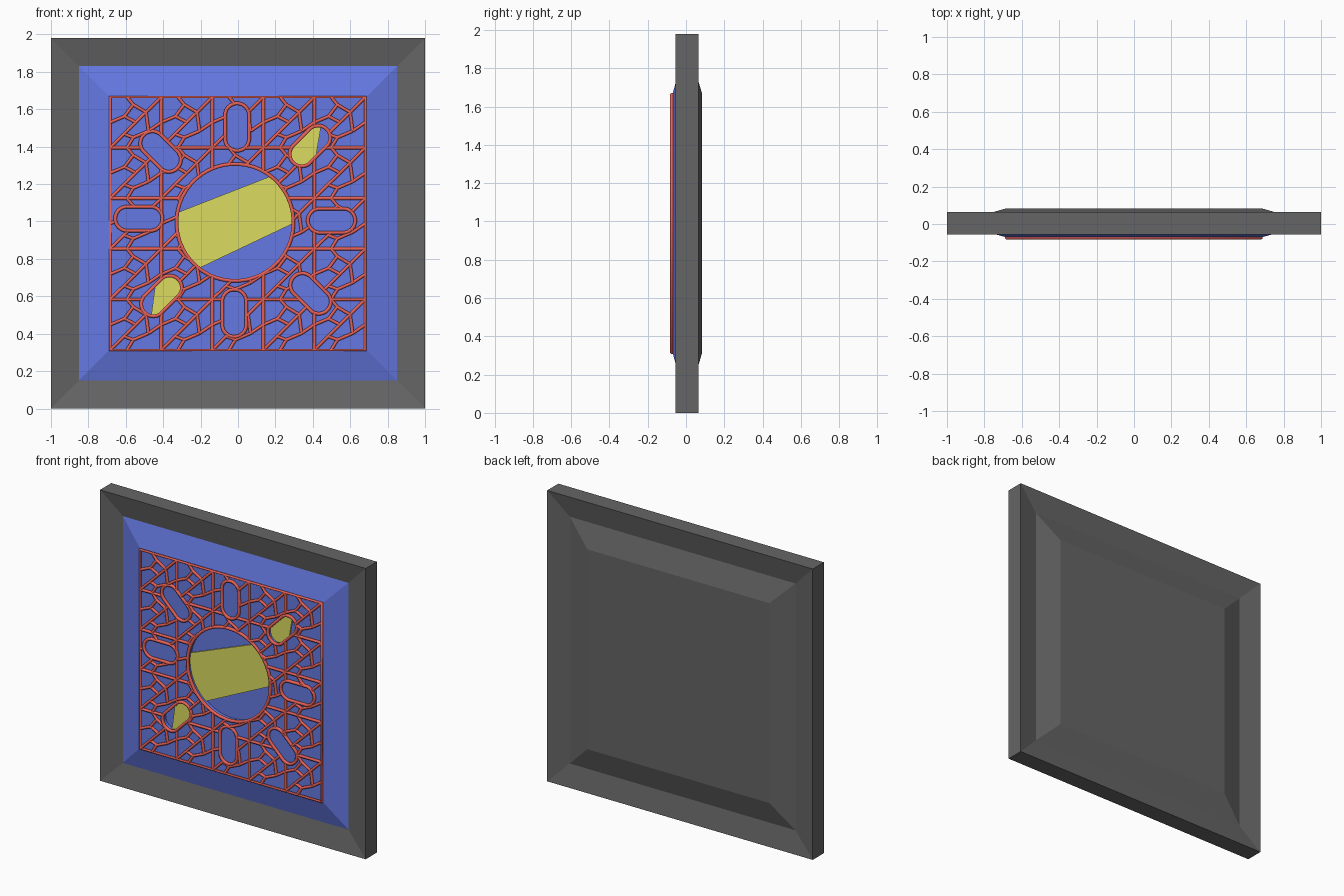
import bpy, bmesh
from math import sin, cos, pi, radians, hypot
from mathutils import Vector

if "Cube" in bpy.data.objects:
    bpy.data.objects.remove(bpy.data.objects["Cube"])

CZ = 0.99


def material(name, rgb):
    m = bpy.data.materials.new(name)
    m.diffuse_color = (*rgb, 1)
    m.use_nodes = True
    m.node_tree.nodes["Principled BSDF"].inputs["Base Color"].default_value = m.diffuse_color
    return m


BLUE = material("blue", (0.13, 0.19, 0.76))
RED = material("red", (0.80, 0.12, 0.10))
YELLOW = material("yellow", (0.71, 0.71, 0.12))
DARK = material("dark_grey", (0.13, 0.13, 0.13))


def add_object(name, bm, mat=None):
    bmesh.ops.recalc_face_normals(bm, faces=bm.faces)
    me = bpy.data.meshes.new(name)
    bm.to_mesh(me)
    bm.free()
    ob = bpy.data.objects.new(name, me)
    bpy.context.collection.objects.link(ob)
    if mat:
        me.materials.append(mat)
    return ob


def loft(name, rings, mat=None, cap_end=True):
    """Stacked rectangles (half width, half height, y)."""
    bm = bmesh.new()
    loops = [[bm.verts.new((sx * w, y, CZ + sz * h)) for sx, sz in
              ((-1, -1), (1, -1), (1, 1), (-1, 1))] for w, h, y in rings]
    for a, b in zip(loops, loops[1:]):
        for i in range(4):
            j = (i + 1) % 4
            bm.faces.new((a[i], a[j], b[j], b[i]))
    bm.faces.new(loops[0])
    if cap_end:
        bm.faces.new(loops[-1])
    return add_object(name, bm, mat)


def prism(bm, pts, y0, y1):
    a = [bm.verts.new((x, y0, z)) for x, z in pts]
    b = [bm.verts.new((x, y1, z)) for x, z in pts]
    bm.faces.new(a)
    bm.faces.new(b[::-1])
    for i in range(len(pts)):
        j = (i + 1) % len(pts)
        bm.faces.new((a[i], b[i], b[j], a[j]))


def bake(ob):
    """Replace an object by its evaluated mesh."""
    dg = bpy.context.evaluated_depsgraph_get()
    me = bpy.data.meshes.new_from_object(ob.evaluated_get(dg))
    name = ob.name
    bpy.data.objects.remove(ob)
    new = bpy.data.objects.new(name, me)
    bpy.context.collection.objects.link(new)
    return new


# Openings: (x, z, half straight length, angle, radius)
HUB = (-0.016, 0.995, 0.0, 0, 0.3125)
SLOTS = [(x, z, 0.062, radians(a), 0.065) for x, z, a in (
    (-0.005, 1.505, 90), (0.385, 1.404, 45), (0.50, 1.005, 0), (0.388, 0.615, 135),
    (-0.02, 0.51, 90), (-0.409, 0.602, 45), (-0.53, 1.015, 0), (-0.414, 1.374, 135))]
OPENINGS = [HUB] + SLOTS


def outline(shape):
    x, z, s, a, r = shape
    n = 48 if s == 0 else 20
    pts = []
    for i in range(n):
        t = 2 * pi * (i + 0.5) / n
        u, v = r * cos(t) + (s if cos(t) > 0 else -s), r * sin(t)
        pts.append((x + u * cos(a) - v * sin(a), z + u * sin(a) + v * cos(a)))
    return pts


def inside(p, shape):
    x, z, s, a, r = shape
    dx, dz = p[0] - x, p[1] - z
    u, v = dx * cos(a) + dz * sin(a), -dx * sin(a) + dz * cos(a)
    return hypot(max(abs(u) - s, 0), v) < r


# Dark slab with a valley groove around both faces
loft("frame", [(0.685, 0.68, 0.083), (0.85, 0.84, 0.036), (1, 0.99, 0.065),
               (1, 0.99, -0.055), (0.85, 0.84, -0.025)], DARK, cap_end=False)

# Blue raised panel with the round window and two slots cut in
panel = loft("front_panel", [(0.85, 0.84, 0.012), (0.85, 0.84, -0.025),
                             (0.69, 0.68, -0.069)], BLUE)
bm = bmesh.new()
for shape in (HUB, SLOTS[1], SLOTS[5]):
    prism(bm, outline(shape), -0.2, -0.036)
cutter = add_object("cutter", bm)
cutter.hide_render = True
mod = panel.modifiers.new("cut", 'BOOLEAN')
mod.operation, mod.solver, mod.object = 'DIFFERENCE', 'EXACT', cutter
panel = bake(panel)
bpy.data.objects.remove(cutter)

# Yellow zigzag plate on the recess floor
bm = bmesh.new()
prism(bm, [(0.47, 1.66), (0.36, 1.02), (-0.24, 0.735), (-0.49, 0.30),
           (-0.395, 1.02), (0.17, 1.24)], -0.046, -0.03)
add_object("zigzag_plate", bm, YELLOW)


def tubes(name, paths, radius, cyclic):
    cu = bpy.data.curves.new(name, 'CURVE')
    cu.dimensions = '3D'
    cu.bevel_depth, cu.bevel_resolution, cu.use_fill_caps = radius, 1, True
    for pts in paths:
        sp = cu.splines.new('POLY')
        sp.points.add(len(pts) - 1)
        for q, (x, z) in zip(sp.points, pts):
            q.co = (x, -0.073, z, 1)
        sp.use_cyclic_u = cyclic
    cu.materials.append(RED)
    ob = bpy.data.objects.new(name, cu)
    bpy.context.collection.objects.link(ob)
    return bake(ob)


# Lattice tile in 0..1 units, repeated 5 x 5
TILE = [[(0, 0), (0.5, 0.5), (1, 1)],
        [(0, 0.5), (0.28, 0.62), (0.5, 0.5)],
        [(0.28, 0.62), (0.45, 0.85), (0.33, 1)],
        [(0.45, 0.85), (0.7, 0.7)],
        [(0.33, 0), (0.45, 0.2), (0.27, 0.27)],
        [(0.45, 0.2), (0.75, 0.33), (0.7, 0.7)],
        [(0.75, 0.33), (1, 0.5)]]
X0, Z0, SX, SZ = -0.683, 0.313, 0.2728, 0.2704
segments = []
for i in range(5):
    for j in range(5):
        for path in TILE:
            pts = [(X0 + SX * (i + u), Z0 + SZ * (j + v)) for u, v in path]
            segments += zip(pts, pts[1:])
X1, Z1 = X0 + 5 * SX, Z0 + 5 * SZ
for k in range(1, 5):
    segments.append(((X0, Z0 + k * SZ), (X1, Z0 + k * SZ)))
    segments.append(((X0 + k * SX, Z0), (X0 + k * SX, Z1)))

# Keep only the stretches of lattice outside every opening
kept = []
for a, b in segments:
    a, b = Vector(a), Vector(b)
    n = max(8, int((b - a).length / 0.006))
    run = []
    for k in range(n + 1):
        p = a.lerp(b, k / n)
        blocked = any(inside(p, s) for s in OPENINGS)
        if not blocked:
            run.append(p)
        if (blocked or k == n) and run:
            if len(run) > 1:
                kept.append((tuple(run[0]), tuple(run[-1])))
            run = []
tubes("lattice", kept, 0.0098, False)
tubes("opening_rims", [outline(s) for s in OPENINGS], 0.011, True)
tubes("lattice_border", [[(X0, Z0), (X1, Z0), (X1, Z1), (X0, Z1)]], 0.010, True)
